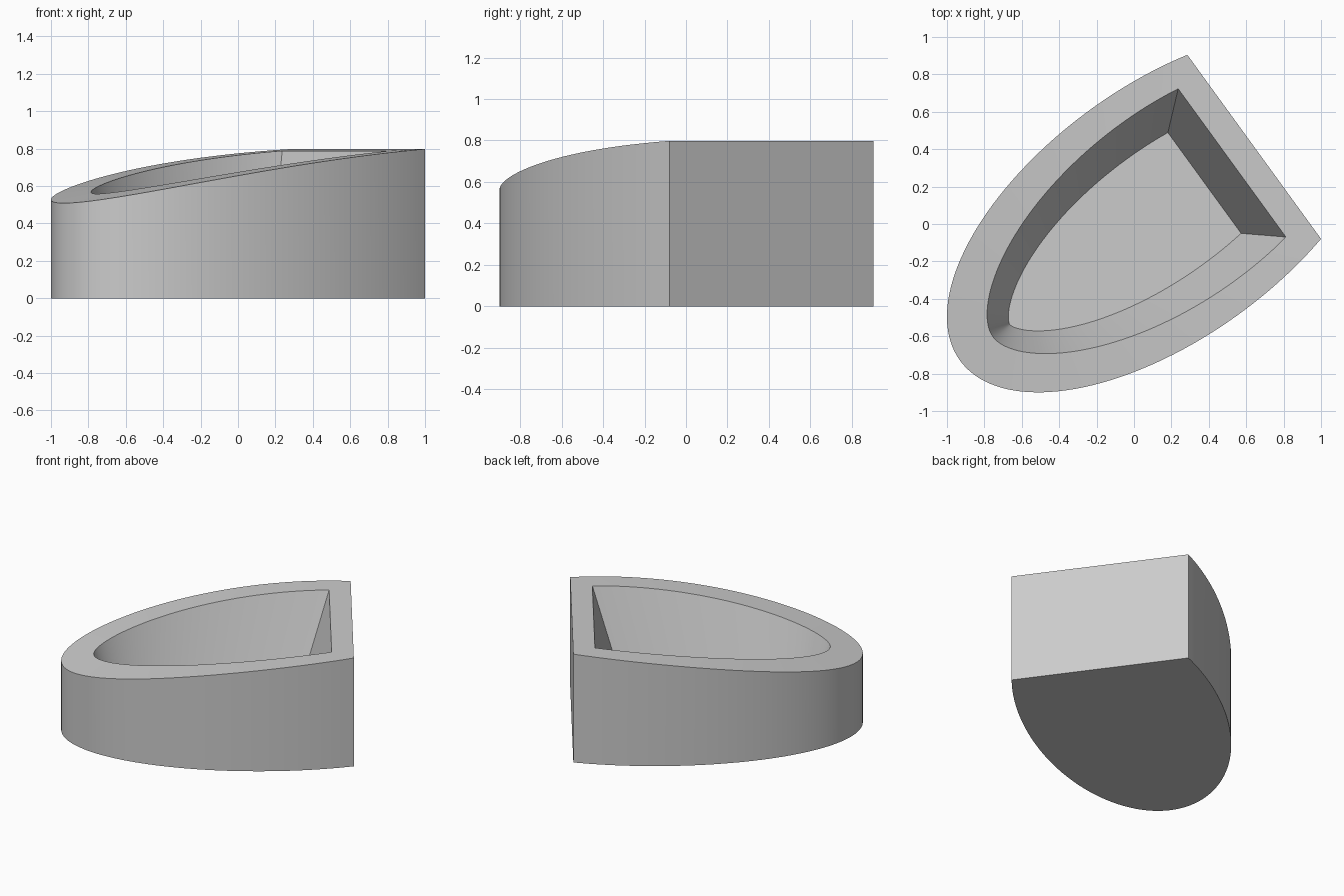
import bpy, bmesh, math
from mathutils import Vector

cube = bpy.data.objects.get("Cube")
if cube:
    bpy.data.objects.remove(cube, do_unlink=True)

STEPS = 96
LONG, SHORT, CENTRE = 1.353, 0.676, 0.591      # cut ellipse, measured from the flat wall
HEIGHT, FLOOR = 0.798, 0.2
RIM, DRAFT = 0.143, 0.31                       # rim width and pocket wall slope
TURN = math.radians(36)
WALL_MID = Vector((0.6425, 0.4125, 0))
ALONG = Vector((-math.cos(TURN), -math.sin(TURN), 0))
ACROSS = Vector((math.sin(TURN), -math.cos(TURN), 0))


def top_height(u):
    """Gently curved top, falling away from the flat wall."""
    return HEIGHT - 0.06 * u - 0.0457 * u * u


def inset_at(z):
    return RIM + DRAFT * (HEIGHT - z)


def outline_point(t, inset):
    """Point of the ellipse moved inward by inset."""
    n = Vector((math.cos(t) / LONG, math.sin(t) / SHORT)).normalized()
    return Vector((CENTRE + LONG * math.cos(t), SHORT * math.sin(t))) - inset * n


def corner_angle(inset):
    """Ellipse angle where the inset curve meets the inset flat wall."""
    low, high = math.pi / 2, math.pi
    for _ in range(50):
        mid = (low + high) / 2
        if outline_point(mid, inset).x > inset:
            low = mid
        else:
            high = mid
    return low


def place(p, z):
    return WALL_MID + ALONG * p.x + ACROSS * p.y + Vector((0, 0, z))


def angles(limit):
    return [limit * (2 * k / STEPS - 1) for k in range(STEPS + 1)]


def flat_loop(inset, z):
    return [place(outline_point(t, inset), z) for t in angles(corner_angle(inset))]


def outer_top_loop():
    points = [outline_point(t, 0) for t in angles(corner_angle(0))]
    return [place(p, top_height(p.x)) for p in points]


def rim_loop():
    """Where the sloping pocket wall meets the curved top."""
    wall_inset = RIM
    for _ in range(20):
        wall_inset = inset_at(top_height(wall_inset))
    loop = []
    for t in angles(corner_angle(wall_inset)):
        inset = wall_inset
        for _ in range(20):
            p = outline_point(t, inset)
            inset = inset_at(top_height(p.x))
        loop.append(place(p, top_height(p.x)))
    return loop


# Body: base, outer wall, rim, pocket wall and pocket floor as linked loops
bm = bmesh.new()
loops = [[bm.verts.new(co) for co in loop] for loop in (
    flat_loop(0, 0), outer_top_loop(), rim_loop(), flat_loop(inset_at(FLOOR), FLOOR))]
for a, b in zip(loops, loops[1:]):
    for k in range(len(a)):
        j = (k + 1) % len(a)
        bm.faces.new((a[k], a[j], b[j], b[k]))
bm.faces.new(loops[0][::-1])
bm.faces.new(loops[-1])
mesh = bpy.data.meshes.new("hollow_body")
bm.to_mesh(mesh)
bm.free()

body = bpy.data.objects.new("hollow_body", mesh)
bpy.context.collection.objects.link(body)

# Single grey material
grey = bpy.data.materials.new("light_grey")
grey.use_nodes = True
colour = (0.6, 0.6, 0.6, 1)
grey.diffuse_color = colour
grey.node_tree.nodes["Principled BSDF"].inputs["Base Color"].default_value = colour
mesh.materials.append(grey)

bpy.context.view_layer.objects.active = body
body.select_set(True)
bpy.ops.object.shade_smooth_by_angle(angle=math.radians(25))
